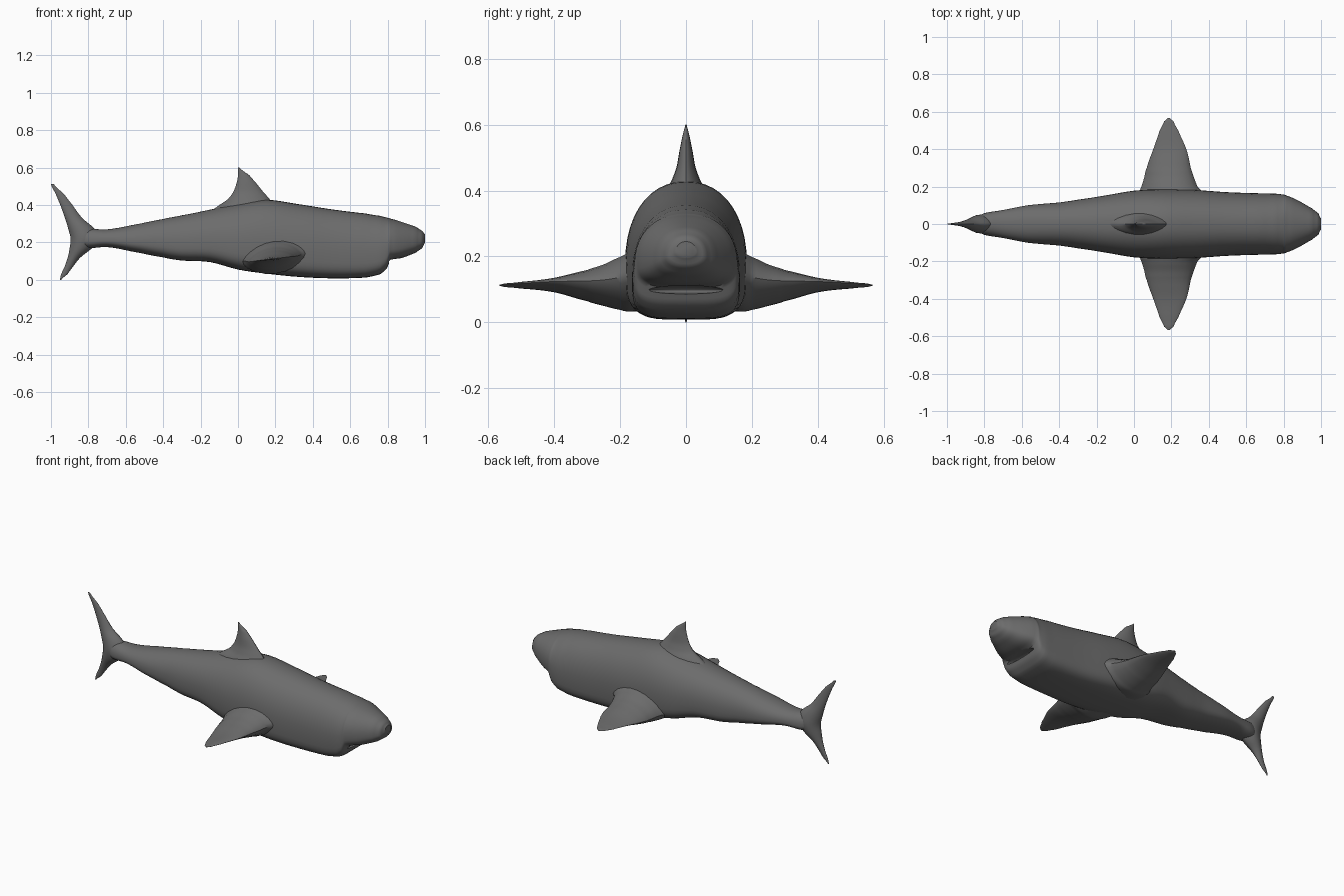
import bpy, bmesh, math

if "Cube" in bpy.data.objects:
    bpy.data.objects.remove(bpy.data.objects["Cube"])

skin = bpy.data.materials.new("slate grey")
skin.diffuse_color = (0.15, 0.15, 0.15, 1)
skin.use_nodes = True
skin.node_tree.nodes["Principled BSDF"].inputs["Base Color"].default_value = skin.diffuse_color


def smooth_rows(rows, steps):
    """Catmull-Rom interpolation through table rows."""
    out = []
    for i in range(len(rows) - 1):
        p0, p1 = rows[max(i - 1, 0)], rows[i]
        p2, p3 = rows[i + 1], rows[min(i + 2, len(rows) - 1)]
        for k in range(steps):
            t = k / steps
            row = [0.5 * (2 * b + (c - a) * t + (2 * a - 5 * b + 4 * c - d) * t * t
                          + (3 * b - a - 3 * c + d) * t ** 3)
                   for a, b, c, d in zip(p0, p1, p2, p3)]
            row[0] = p1[0] + (p2[0] - p1[0]) * t
            out.append(row)
    return out + [list(rows[-1])]


def loft(name, rings):
    bm = bmesh.new()
    loops = [[bm.verts.new(p) for p in ring] for ring in rings]
    n = len(loops[0])
    for a, b in zip(loops, loops[1:]):
        for i in range(n):
            bm.faces.new((a[i], a[(i + 1) % n], b[(i + 1) % n], b[i]))
    bm.faces.new(loops[0])
    bm.faces.new(loops[-1])
    bmesh.ops.recalc_face_normals(bm, faces=bm.faces)
    me = bpy.data.meshes.new(name)
    bm.to_mesh(me)
    bm.free()
    me.materials.append(skin)
    ob = bpy.data.objects.new(name, me)
    bpy.context.collection.objects.link(ob)
    return ob


def shade(ob):
    bpy.ops.object.select_all(action='DESELECT')
    ob.select_set(True)
    bpy.context.view_layer.objects.active = ob
    bpy.ops.object.shade_smooth_by_angle(angle=math.radians(40))


def power(v, n):
    return math.copysign(abs(v) ** (2 / n), v)


def body_ring(row, count=44):
    """Domed back, flatter belly."""
    x, bottom, top, half, belly = row
    mid = bottom + 0.36 * (top - bottom)
    ring = []
    for i in range(count):
        a = 2 * math.pi * i / count
        c, s = math.cos(a), math.sin(a)
        n = 2.2 if s >= 0 else belly
        z = mid + power(s, n) * ((top - mid) if s >= 0 else (mid - bottom))
        ring.append((x, half * power(c, n), z))
    return ring


def fin(name, rows, place, count=20):
    """Rows: span position, rear x, front x, centre, half thickness."""
    rings = []
    for s, x0, x1, mid, thick in smooth_rows(rows, 4):
        ring = []
        for i in range(count):
            a = 2 * math.pi * i / count
            x = (x0 + x1) / 2 + (x1 - x0) / 2 * math.cos(a)
            ring.append(place(s, x, mid + thick * power(math.sin(a), 1.5)))
        rings.append(ring)
    ob = loft(name, rings)
    shade(ob)
    return ob


# body: x, bottom, top, half width, belly squareness
BODY = [
    (-0.88, 0.19, 0.255, 0.020, 2.2), (-0.80, 0.170, 0.272, 0.058, 2.2),
    (-0.70, 0.175, 0.270, 0.075, 2.3), (-0.57, 0.152, 0.292, 0.100, 2.5),
    (-0.40, 0.120, 0.325, 0.115, 2.8), (-0.30, 0.103, 0.345, 0.130, 3.0),
    (-0.15, 0.095, 0.375, 0.153, 3.2), (0.00, 0.055, 0.408, 0.178, 3.5),
    (0.15, 0.033, 0.428, 0.185, 3.8), (0.32, 0.016, 0.405, 0.182, 4.0),
    (0.50, 0.008, 0.377, 0.170, 4.0), (0.68, 0.012, 0.355, 0.164, 4.0),
    (0.76, 0.030, 0.342, 0.162, 4.0), (0.795, 0.060, 0.333, 0.158, 4.0),
    (0.815, 0.105, 0.327, 0.152, 3.4), (0.88, 0.118, 0.308, 0.124, 2.8),
    (0.95, 0.145, 0.284, 0.085, 2.4), (0.985, 0.170, 0.262, 0.058, 2.2),
    (1.00, 0.198, 0.245, 0.030, 2.0),
]
body = loft("body", [body_ring(r) for r in smooth_rows(BODY, 4)])

# mouth slit carved under the snout
bpy.ops.mesh.primitive_uv_sphere_add(segments=32, ring_count=16, location=(0.825, 0, 0.098))
cutter = bpy.context.object
cutter.name = "mouth_cutter"
cutter.scale = (0.05, 0.12, 0.013)
cutter.hide_render = True
cutter.data.materials.append(skin)
cut = body.modifiers.new("mouth", 'BOOLEAN')
cut.operation, cut.solver, cut.object = 'DIFFERENCE', 'EXACT', cutter
bpy.context.view_layer.objects.active = body
bpy.ops.object.modifier_apply(modifier="mouth")
bpy.data.objects.remove(cutter)
shade(body)

# dorsal fin
DORSAL = [
    (0.36, -0.15, 0.24, 0, 0.070), (0.40, -0.10, 0.20, 0, 0.060),
    (0.43, -0.055, 0.170, 0, 0.044), (0.47, -0.025, 0.135, 0, 0.029),
    (0.52, -0.007, 0.095, 0, 0.020), (0.56, 0.00, 0.060, 0, 0.012),
    (0.585, 0.00, 0.025, 0, 0.006), (0.60, 0.00, 0.007, 0, 0.002),
]
fin("dorsal_fin", DORSAL, lambda s, x, t: (x, t, s))

# tail fin
TAIL = [
    (0.000, -0.952, -0.945, 0, 0.002), (0.030, -0.945, -0.912, 0, 0.006),
    (0.070, -0.927, -0.882, 0, 0.012), (0.120, -0.910, -0.842, 0, 0.025),
    (0.170, -0.900, -0.780, 0, 0.042), (0.220, -0.895, -0.750, 0, 0.050),
    (0.270, -0.907, -0.765, 0, 0.042), (0.330, -0.925, -0.833, 0, 0.025),
    (0.400, -0.950, -0.885, 0, 0.013), (0.460, -0.975, -0.932, 0, 0.007),
    (0.512, -1.000, -0.985, 0, 0.002),
]
fin("tail_fin", TAIL, lambda s, x, t: (x, t, s))

# pectoral fins, leading edge tilted slightly up
PECTORAL = [
    (0.10, 0.00, 0.40, 0.120, 0.080), (0.17, 0.025, 0.37, 0.120, 0.088),
    (0.20, 0.040, 0.340, 0.118, 0.080), (0.25, 0.055, 0.320, 0.113, 0.062),
    (0.30, 0.068, 0.303, 0.112, 0.046), (0.40, 0.103, 0.280, 0.113, 0.020),
    (0.50, 0.137, 0.237, 0.113, 0.009), (0.55, 0.162, 0.210, 0.113, 0.005),
    (0.566, 0.180, 0.192, 0.113, 0.002),
]
for side, label in ((1, "left"), (-1, "right")):
    fin(label + "_pectoral_fin", PECTORAL,
        lambda s, x, t, k=side: (x, k * s, t + 0.12 * (x - 0.19)))
